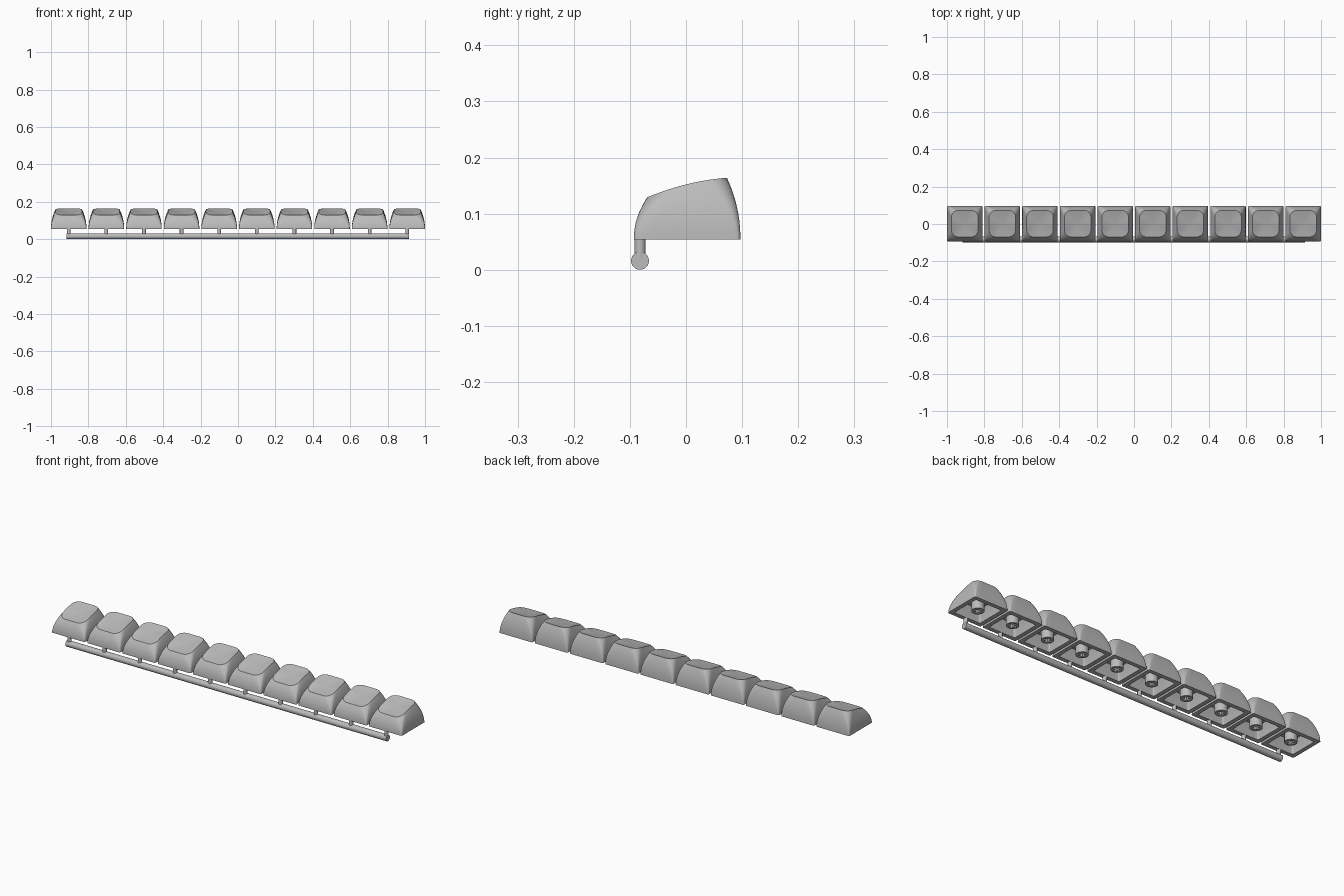
import bpy, bmesh, math
from mathutils import Matrix

cube = bpy.data.objects.get("Cube")
if cube:
    bpy.data.objects.remove(cube)

COUNT, PITCH = 10, 0.2011
BASE_Z, CEILING_Z = 0.054, 0.112
MID_Y = 0.002

grey = bpy.data.materials.new("plastic grey")
grey.use_nodes = True
grey.diffuse_color = (0.5, 0.5, 0.5, 1)
grey.node_tree.nodes["Principled BSDF"].inputs["Base Color"].default_value = (0.5, 0.5, 0.5, 1)


def finish(name, bm, angle=35):
    """Turn a bmesh into a smooth-shaded object."""
    bmesh.ops.recalc_face_normals(bm, faces=bm.faces)
    mesh = bpy.data.meshes.new(name)
    bm.to_mesh(mesh)
    bm.free()
    mesh.materials.append(grey)
    obj = bpy.data.objects.new(name, mesh)
    bpy.context.collection.objects.link(obj)
    bpy.ops.object.select_all(action='DESELECT')
    obj.select_set(True)
    bpy.context.view_layer.objects.active = obj
    bpy.ops.object.shade_smooth_by_angle(angle=math.radians(angle))
    return obj


def loft(rings, closed=False):
    """Skin point rings; cap both ends, or join last to first."""
    bm = bmesh.new()
    loops = [[bm.verts.new(p) for p in ring] for ring in rings]
    pairs = list(zip(loops, loops[1:]))
    if closed:
        pairs.append((loops[-1], loops[0]))
    for a, b in pairs:
        for i in range(len(a)):
            j = (i + 1) % len(a)
            bm.faces.new((a[i], a[j], b[j], b[i]))
    if not closed:
        bm.faces.new(loops[0])
        bm.faces.new(loops[-1])
    return bm


def rounded_square(half, radius, arc=6, edge=6):
    """Outline with rounded corners and subdivided straight sides."""
    pts = []
    flat = half - radius
    for k in range(4):
        turn = Matrix.Rotation(k * math.pi / 2, 2)
        side = [(half, flat * (2 * i / edge - 1)) for i in range(edge)]
        corner = [(flat + radius * math.cos(a), flat + radius * math.sin(a))
                  for a in (math.pi / 2 * i / arc for i in range(arc))]
        for x, y in side + corner:
            pts.append((turn[0][0] * x + turn[0][1] * y,
                        turn[1][0] * x + turn[1][1] * y + MID_Y))
    return pts


def top_height(y):
    return 0.152 + 0.25 * y - 1.2 * y * y


def keycap():
    top = rounded_square(0.071, 0.036)
    # Inner cavity, from ceiling down to the rim
    rings = [[(x, y, z) for x, y in rounded_square(half, 0.008)]
             for half, z in ((0.058, CEILING_Z), (0.069, 0.085), (0.074, BASE_Z))]
    # Bulging, tapering outer walls
    steps = 10
    for k in range(steps + 1):
        s = k / steps
        outline = rounded_square(0.095 - 0.024 * s ** 2.1, 0.007 + 0.029 * s ** 1.5)
        rings.append([(x, y, BASE_Z + s * (top_height(ty) - BASE_Z))
                      for (x, y), (_, ty) in zip(outline, top)])
    # Scooped finger dish
    for k in range(1, 8):
        r = 1 - k / 8
        ring = []
        for x, y in top:
            dy = MID_Y + (y - MID_Y) * r
            ring.append((x * r, dy, top_height(dy) - 0.009 * (1 - r * r)))
        rings.append(ring)
    return finish("keycap", loft(rings))


def socket():
    """Round post with a cross-shaped slot."""
    arm, slot, radius = 0.02, 0.006, 0.029
    quarter = [(arm, -slot), (arm, slot), (slot, slot)]
    cross = []
    for k in range(4):
        c, s = round(math.cos(k * math.pi / 2)), round(math.sin(k * math.pi / 2))
        cross += [(c * x - s * y, s * x + c * y) for x, y in quarter]
    fine = []
    for (ax, ay), (bx, by) in zip(cross, cross[1:] + cross[:1]):
        fine += [(ax + (bx - ax) * t / 3, ay + (by - ay) * t / 3) for t in range(3)]
    rim = [(radius * x / math.hypot(x, y), radius * y / math.hypot(x, y)) for x, y in fine]
    low, high = BASE_Z + 0.002, CEILING_Z + 0.003
    rings = [[(x, y + MID_Y, z) for x, y in pts]
             for pts, z in ((rim, high), (rim, low), (fine, low), (fine, high))]
    return finish("switch_socket", loft(rings, closed=True))


def rod(name, radius, length, matrix):
    bm = bmesh.new()
    bmesh.ops.create_cone(bm, cap_ends=True, segments=24, radius1=radius,
                          radius2=radius, depth=length, matrix=matrix)
    return finish(name, bm)


# One key with its socket and moulding gate, repeated along the strip
RUNNER_Y = -0.082
gate = rod("gate", 0.01, 0.034, Matrix.Translation((0, RUNNER_Y, 0.039)))
parts = [keycap(), socket(), gate]
first_x = -PITCH * (COUNT - 1) / 2
for part in parts:
    part.location.x = first_x
    for i in range(1, COUNT):
        copy = part.copy()
        copy.name = f"{part.name}_{i + 1}"
        copy.location.x = first_x + i * PITCH
        bpy.context.collection.objects.link(copy)

# Long runner joining all gates
rod("runner", 0.016, 1.832,
    Matrix.Translation((-0.002, RUNNER_Y, 0.016)) @ Matrix.Rotation(math.pi / 2, 4, 'Y'))
